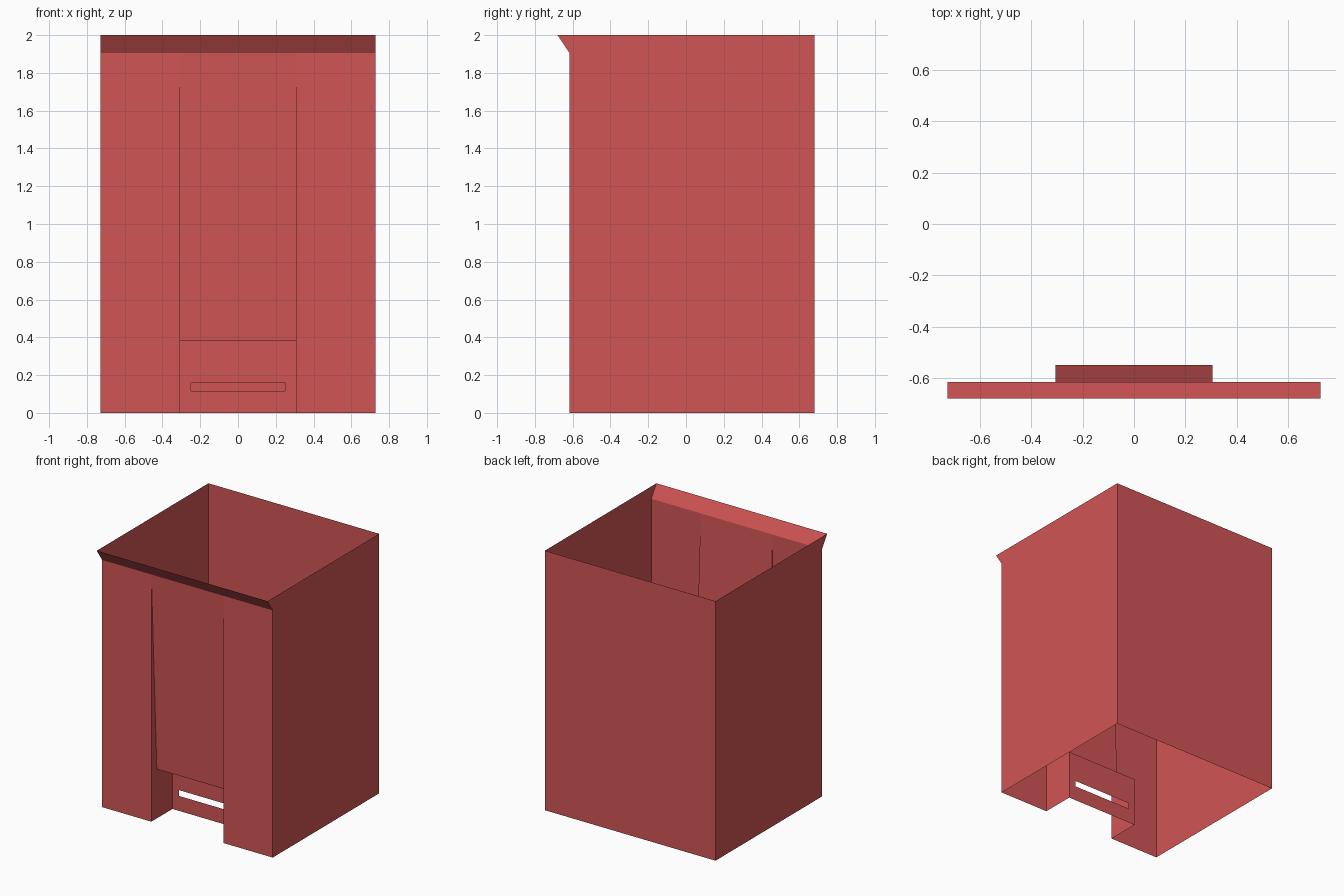
import bpy, bmesh

if "Cube" in bpy.data.objects:
    bpy.data.objects.remove(bpy.data.objects["Cube"])

W, FRONT, BACK, TOP = 0.728, -0.617, 0.68, 2.0   # outer shell
LIP_Y, LIP_Z = -0.68, 1.905                      # flared front lip
RX, RZ = 0.307, 0.38                             # recess half width, height
SLOPE_Y, RECESS_Y = -0.55, -0.36                 # depths behind the front
SX, SZ0, SZ1 = 0.25, 0.115, 0.16                 # slot opening

red = bpy.data.materials.new("red_sheet")
red.diffuse_color = (0.64, 0.09, 0.09, 1)
red.use_nodes = True
red.node_tree.nodes["Principled BSDF"].inputs["Base Color"].default_value = red.diffuse_color


def sheet(name, polys, mirrored=()):
    """Thin-sheet object from polygons; those in mirrored are repeated on -x."""
    bm = bmesh.new()
    flipped = [[(-x, y, z) for x, y, z in reversed(p)] for p in mirrored]
    for p in list(polys) + list(mirrored) + flipped:
        bm.faces.new([bm.verts.new(co) for co in p])
    bmesh.ops.remove_doubles(bm, verts=bm.verts, dist=1e-5)
    me = bpy.data.meshes.new(name)
    bm.to_mesh(me)
    bm.free()
    me.materials.append(red)
    ob = bpy.data.objects.new(name, me)
    bpy.context.collection.objects.link(ob)
    return ob


def front_rect(x0, x1, z0, z1, y):
    """Rectangle facing the front."""
    return [(x0, y, z0), (x1, y, z0), (x1, y, z1), (x0, y, z1)]


# Open bin: back wall and side walls that follow the lip outline
outline = [(FRONT, 0), (BACK, 0), (BACK, TOP), (LIP_Y, TOP), (FRONT, LIP_Z)]
sheet("bin_walls",
      [front_rect(-W, W, 0, TOP, BACK)[::-1]],
      [[(W, y, z) for y, z in outline]])

# Front posts either side of the recess
sheet("front_posts", [], [front_rect(RX, W, 0, LIP_Z, FRONT)])

# Flared lip along the front top edge
sheet("front_lip", [[(-W, FRONT, LIP_Z), (W, FRONT, LIP_Z),
                     (W, LIP_Y, TOP), (-W, LIP_Y, TOP)]])

# Sloping front panel with its tapered cheeks
sheet("sloping_panel",
      [[(-RX, SLOPE_Y, RZ), (RX, SLOPE_Y, RZ),
        (RX, FRONT, LIP_Z), (-RX, FRONT, LIP_Z)]],
      [[(RX, SLOPE_Y, RZ), (RX, FRONT, RZ), (RX, FRONT, LIP_Z)]])

# Recess side walls at the base
sheet("recess_walls", [],
      [[(RX, RECESS_Y, 0), (RX, FRONT, 0), (RX, FRONT, RZ), (RX, RECESS_Y, RZ)]])

# Recess back panel, a frame of four strips around the slot
outer = front_rect(-RX, RX, 0, RZ, RECESS_Y)
inner = front_rect(-SX, SX, SZ0, SZ1, RECESS_Y)
sheet("slotted_panel",
      [[outer[i], outer[(i + 1) % 4], inner[(i + 1) % 4], inner[i]] for i in range(4)])
